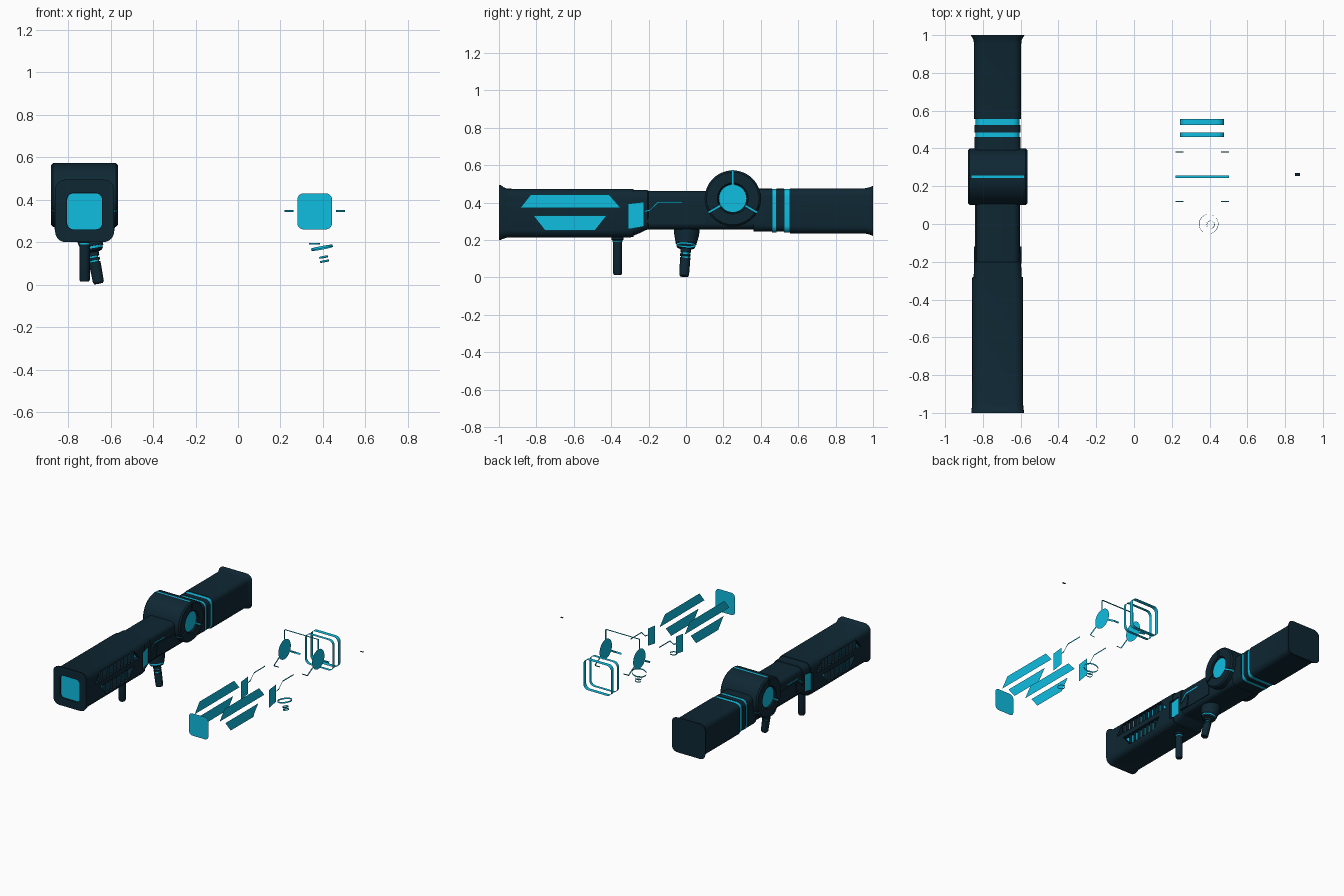
import bpy, bmesh, math
from mathutils import Vector

if "Cube" in bpy.data.objects:
    bpy.data.objects.remove(bpy.data.objects["Cube"])

BX, GX = -0.722, 0.361          # assembly centre, loose glow set centre


def material(name, col):
    m = bpy.data.materials.new(name)
    m.diffuse_color = (*col, 1)
    m.use_nodes = True
    m.node_tree.nodes["Principled BSDF"].inputs["Base Color"].default_value = m.diffuse_color
    return m


DARK = material("dark_shell", (0.0045, 0.02, 0.033))
GLOW = material("cyan_glow", (0.005, 0.51, 0.75))


def add(name, verts, faces, mat=DARK, x=BX, fix=True):
    me = bpy.data.meshes.new(name)
    me.from_pydata([tuple(v) for v in verts], [], faces)
    bm = bmesh.new()
    bm.from_mesh(me)
    bmesh.ops.remove_doubles(bm, verts=bm.verts, dist=1e-5)
    if fix:
        bmesh.ops.recalc_face_normals(bm, faces=bm.faces)
    bm.to_mesh(me)
    bm.free()
    me.materials.append(mat)
    smooth(me)
    ob = bpy.data.objects.new(name, me)
    ob.location.x = x
    bpy.context.collection.objects.link(ob)
    return ob


def smooth(me):
    me.shade_smooth()
    me.set_sharp_from_angle(angle=math.radians(30))


def glow(name, geo, fix=False):
    add(name, *geo, GLOW, BX, fix)
    add(name + "_loose", *geo, GLOW, GX, fix)


def loft(sections, caps=True, seg=5):
    """Rounded rectangles (y, half width, z low, z high, radius) joined along y."""
    v, f = [], []
    n = 4 * (seg + 1)
    for y, hw, z0, z1, r in sections:
        for q, (cx, cz) in enumerate([(hw - r, z1 - r), (r - hw, z1 - r),
                                      (r - hw, z0 + r), (hw - r, z0 + r)]):
            for i in range(seg + 1):
                a = math.pi / 2 * (q + i / seg)
                v.append((cx + r * math.cos(a), y, cz + r * math.sin(a)))
    for s in range(len(sections) - 1):
        for i in range(n):
            j = (i + 1) % n
            f.append((s * n + i, s * n + j, s * n + n + j, s * n + n + i))
    if caps:
        f += [tuple(range(n)), tuple(range(len(v) - n, len(v)))]
    return v, f


def lathe(profile, origin, axis, n=40):
    """Spin (radius, distance) points around an axis."""
    q = Vector(axis).to_track_quat('Z', 'Y')
    v, f = [], []
    for r, h in profile:
        for i in range(n):
            a = 2 * math.pi * i / n
            v.append(Vector(origin) + q @ Vector((r * math.cos(a), r * math.sin(a), h)))
    for s in range(len(profile) - 1):
        for i in range(n):
            j = (i + 1) % n
            f.append((s * n + i, s * n + j, s * n + n + j, s * n + n + i))
    return v, f


def merge(geos):
    v, f = [], []
    for gv, gf in geos:
        f += [tuple(i + len(v) for i in face) for face in gf]
        v += gv
    return v, f


def prism(poly, x0, x1):
    n = len(poly)
    v = [(x, y, z) for x in (x0, x1) for y, z in poly]
    f = [tuple(range(n)), tuple(range(n, 2 * n))]
    return v, f + [(i, (i + 1) % n, n + (i + 1) % n, n + i) for i in range(n)]


def sheet(poly, x):
    order = range(len(poly)) if x > 0 else reversed(range(len(poly)))
    return [(x, y, z) for y, z in poly], [tuple(order)]


def strip(path, w):
    w = Vector(w) / 2
    v = [p for c in path for p in (Vector(c) - w, Vector(c) + w)]
    return v, [(2 * i, 2 * i + 1, 2 * i + 3, 2 * i + 2) for i in range(len(path) - 1)]


def both(fn):
    return merge([fn(1), fn(-1)])


def cut(ob, geo):
    cutter = add("cutter", *geo)
    cutter.hide_render = True
    m = ob.modifiers.new("cut", 'BOOLEAN')
    m.operation, m.object, m.solver = 'DIFFERENCE', cutter, 'EXACT'
    bpy.context.view_layer.objects.active = ob
    bpy.ops.object.modifier_apply(modifier=m.name)
    bpy.data.objects.remove(cutter)
    smooth(ob.data)


# side window outlines in (y, z)
UPPER = [(-.888, .37), (-.348, .37), (-.412, .444), (-.829, .444)]
LOWER = [(-.754, .251), (-.487, .251), (-.4225, .332), (-.818, .332)]
NOTCH = [(-.31, .257), (-.225, .272), (-.225, .404), (-.31, .394)]

# front housing with flared mouth, windows and side notches
front = add("front_housing", *loft([
    (-.988, .083, .259, .431, .03), (-1, .083, .259, .431, .03),
    (-1, .139, .2, .495, .05), (-.99, .139, .201, .493, .05),
    (-.975, .137, .207, .482, .047), (-.955, .135, .213, .474, .045),
    (-.30, .135, .214, .473, .045), (-.28, .134, .216, .472, .045)]))
cut(front, merge([both(lambda s: prism(p, s * .104, s * .2)) for p in (UPPER, LOWER)]
                 + [both(lambda s: prism(NOTCH, s * .116, s * .2))]))

# tapering sleeve behind the housing
sleeve = add("taper_sleeve", *loft([
    (-.285, .127, .222, .468, .04), (-.25, .126, .236, .467, .04),
    (-.205, .124, .257, .466, .04), (-.2, .118, .26, .462, .035)]))
cut(sleeve, both(lambda s: prism(NOTCH, s * .116, s * .2)))

# middle core and side armour plates
add("middle_core", *loft([(-.33, .115, .257, .462, .035), (.40, .115, .257, .462, .035)]))
PLATE = [(-.21, .285), (.1, .285), (.1, .375), (-.14, .385), (-.2, .335)]
add("side_plates", *both(lambda s: prism(PLATE, s * .1, s * .119)))
TAB = [(-.21, .29), (-.13, .29), (-.12, .375), (-.145, .375), (-.2, .328)]
add("side_tabs", *both(lambda s: prism(TAB, s * .1, s * .126)))

# rear housing with two glow grooves and flared end
B, G = (.122, .245, .474, .04), (.115, .242, .470, .036)
E = (.125, .235, .476, .042)
add("rear_housing", *loft([
    (.36, *B), (.46, *B), (.46, *G), (.484, *G), (.484, *B), (.524, *B), (.524, *G),
    (.556, *G), (.556, *E), (.955, *E), (.975, .128, .231, .48, .044),
    (1, .142, .222, .489, .046)]))

# round hub across the body, with grooves for the spokes
HY, HZ, HR = .25, .422, .15
half = [(0, .14), (.077, .14), (.077, .152), (.083, .158), (.14, .158), (HR, .148)]
hub = add("round_hub", *lathe(half + [(r, -h) for r, h in reversed(half)],
                              (0, HY, HZ), (1, 0, 0), 56))
SPOKES = [math.radians(a) for a in (90, 210, 330)]


def polar(a, r, off=0):
    return (HY + r * math.cos(a) - off * math.sin(a), HZ + r * math.sin(a) + off * math.cos(a))


cut(hub, merge([both(lambda s: prism([polar(a, .07, -.007), polar(a, .17, -.007),
                                      polar(a, .17, .007), polar(a, .07, .007)],
                                     s * .1405, s * .2)) for a in SPOKES]))

# hub glow: discs, spokes and band over the top
glow("hub_disc", both(lambda s: sheet([polar(2 * math.pi * i / 40, .075) for i in range(40)],
                                      s * .142)))
spokes = []
for a in SPOKES:
    w = (0, -.013 * math.sin(a), .013 * math.cos(a))
    if a == SPOKES[0]:
        pts = [(.142, .076), (.142, .151), (-.142, .151), (-.142, .076)]
        spokes.append(strip([(x, *polar(a, r)) for x, r in pts], w))
    else:
        for s in (1, -1):
            pts = [(.142, .076), (.142, .151), (.1, .151)]
            spokes.append(strip([(s * x, *polar(a, r)) for x, r in pts], w))
glow("hub_spokes", merge(spokes))

# rear glow bands
glow("rear_bands", merge([loft([(a, .1165, .2405, .4715, .037), (b, .1165, .2405, .4715, .037)],
                               False) for a, b in ((.46, .484), (.524, .556))]), True)

# front lens
glow("front_lens", (lambda g: (g[0], [g[1][0]]))(
    (loft([(-.990, .082, .26, .43, .03)])[0], [tuple(reversed(range(24)))])))

# side windows, notch panels and thin side lines
glow("side_windows", merge([both(lambda s: sheet(p, s * .1055)) for p in (UPPER, LOWER)]))
glow("notch_panels", both(lambda s: sheet(NOTCH, s * .1175)))
glow("side_lines", both(lambda s: strip(
    [(s * .1205, y, z) for y, z in ((-.222, .353), (-.195, .358), (-.15, .401), (-.02, .401))],
    (0, 0, .009))))

# thin upright fins across the windows
fins = []
for p, y0, y1 in ((UPPER, -.829, -.412), (LOWER, -.754, -.487)):
    count = round((y1 - y0) / .042)
    for i in range(count + 1):
        y = y0 + (y1 - y0) * i / count
        fins.append(both(lambda s: strip([(s * .106, y, (p[0][1] + p[2][1]) / 2),
                                          (s * .133, y, (p[0][1] + p[2][1]) / 2)],
                                         (0, 0, p[2][1] - p[0][1]))))
add("window_fins", *merge(fins))

# front peg with glow ring
PEG = (0, -.366, 0)
add("front_peg", *lathe([(0, .24), (.033, .24), (.033, .202), (.025, .198), (.025, .025),
                         (.02, .014), (0, .014)], PEG, (0, 0, 1), 28))
glow("peg_ring", lathe([(.0262, .196), (.0262, .188)], PEG, (0, 0, 1), 28), True)

# slanted handle with collar and glow rings
GRIP, DOWN = (.034, 0, .175), (.19, -.06, -1)
add("slanted_handle", *lathe([
    (0, -.11), (.069, -.11), (.067, -.055), (.056, -.008), (.056, -.004), (.049, -.004),
    (.049, .007), (.052, .007), (.045, .018), (.028, .024), (.028, .042), (.02, .042),
    (.02, .05), (.028, .05), (.028, .062), (.02, .062), (.02, .07), (.028, .07),
    (.026, .165), (.021, .173), (0, .173)], GRIP, DOWN, 32))
glow("handle_rings", merge([lathe([(r, a), (r, b)], GRIP, DOWN, 32) for r, a, b in
                            ((.0515, -.004, .007), (.021, .042, .05), (.021, .062, .07))]), True)

# small loose plate at the far right
add("loose_plate", [(.852, .255, .571), (.878, .255, .571), (.878, .27, .571),
                    (.852, .27, .571)], [(0, 1, 2, 3)], DARK, 0)
